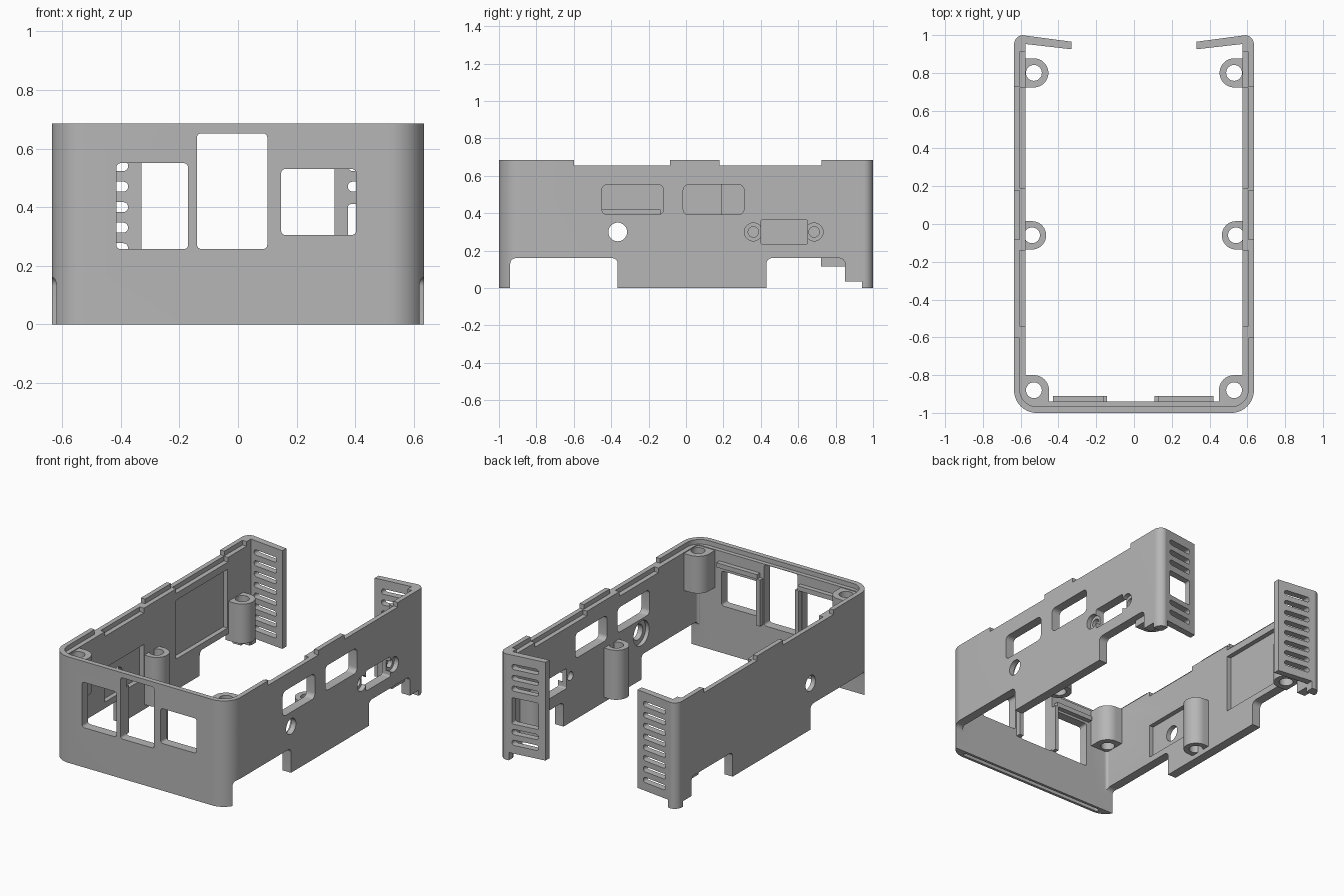
import bpy, bmesh, math

cube = bpy.data.objects.get("Cube")
if cube:
    bpy.data.objects.remove(cube, do_unlink=True)

grey = bpy.data.materials.new("plain_grey")
grey.use_nodes = True
grey.diffuse_color = (0.47, 0.47, 0.47, 1)
grey.node_tree.nodes["Principled BSDF"].inputs["Base Color"].default_value = grey.diffuse_color


def arc(cu, cv, r, a0, a1, n=10):
    angles = [math.radians(a0 + (a1 - a0) * i / n) for i in range(n + 1)]
    return [(cu + r * math.cos(a), cv + r * math.sin(a)) for a in angles]


def circle(cu, cv, r):
    return arc(cu, cv, r, 0, 360, 32)[:-1]


def rect(u0, u1, v0, v1, r=0):
    if r == 0:
        return [(u0, v0), (u1, v0), (u1, v1), (u0, v1)]
    return (arc(u1 - r, v1 - r, r, 0, 90, 6) + arc(u0 + r, v1 - r, r, 90, 180, 6)
            + arc(u0 + r, v0 + r, r, 180, 270, 6) + arc(u1 - r, v0 + r, r, 270, 360, 6))


def prism(name, pts, axis, lo, hi):
    """Extrude a 2D profile along one axis."""
    place = {"x": lambda u, v, w: (w, u, v),
             "y": lambda u, v, w: (u, w, v),
             "z": lambda u, v, w: (u, v, w)}[axis]
    bm = bmesh.new()
    a = [bm.verts.new(place(u, v, lo)) for u, v in pts]
    b = [bm.verts.new(place(u, v, hi)) for u, v in pts]
    bm.faces.new(a)
    bm.faces.new(b)
    for i in range(len(pts)):
        j = (i + 1) % len(pts)
        bm.faces.new((a[i], a[j], b[j], b[i]))
    bmesh.ops.recalc_face_normals(bm, faces=bm.faces)
    mesh = bpy.data.meshes.new(name)
    bm.to_mesh(mesh)
    bm.free()
    mesh.materials.append(grey)
    obj = bpy.data.objects.new(name, mesh)
    bpy.context.collection.objects.link(obj)
    return obj


def cut(target, pts, axis, lo, hi):
    cutter = prism("cutter", pts, axis, lo, hi)
    mod = target.modifiers.new("cut", "BOOLEAN")
    mod.operation = "DIFFERENCE"
    mod.solver = "EXACT"
    mod.object = cutter
    bpy.context.view_layer.objects.active = target
    bpy.ops.object.modifier_apply(modifier=mod.name)
    bpy.data.objects.remove(cutter, do_unlink=True)


def flip(pts):
    return [(-u, v) for u, v in reversed(pts)]


# Wall: U-shaped shell with inward slanting rear flaps
outer = ([(0.33, 0.965), (0.58, 0.998)] + arc(0.585, 0.95, 0.05, 85, 0)
         + arc(0.515, -0.88, 0.12, 0, -90, 14))
inner = [(0.33, 0.925), (0.575, 0.953)] + arc(0.555, -0.92, 0.02, 0, -90, 4)
shell = prism("wall_shell", outer + flip(outer) + flip(inner)[::-1] + inner[::-1],
              "z", 0, 0.685)

# Stepped rim: inner ledge, gaps between the raised tabs, lowered strips
rim = [(0.605, 0.91)] + arc(0.515, -0.877, 0.09, 0, -90)
cut(shell, rim + flip(rim), "z", 0.655, 0.8)
for y0, y1 in ((-0.6, -0.085), (0.18, 0.725)):
    cut(shell, rect(-1, 1, y0, y1), "z", 0.655, 0.8)
for y0, y1 in ((-0.54, -0.14), (0.19, 0.72)):
    cut(shell, rect(-0.605, 0.605, y0, y1), "z", 0.625, 0.8)

# Front windows and groove under the front edge
for x0, x1, z0, z1 in ((-0.415, -0.17, 0.257, 0.55), (-0.14, 0.1, 0.257, 0.652),
                       (0.147, 0.403, 0.305, 0.53)):
    cut(shell, rect(x0, x1, z0, z1, 0.015), "y", -1.1, -0.9)
cut(shell, rect(-0.53, 0.53, -0.983, -0.957, 0.012), "z", -0.1, 0.03)

# Lower cutouts on both sides
for side in (-1, 1):
    lo, hi = sorted((side * 0.5, side * 0.8))
    cut(shell, rect(-0.94, -0.365, -0.2, 0.16, 0.03), "x", lo, hi)
    cut(shell, rect(0.43, 0.85, -0.2, 0.16, 0.03), "x", lo, hi)
    cut(shell, rect(0.8, 0.94, -0.2, 0.035), "x", lo, hi)
    lo, hi = sorted((side * 0.3, side * 0.57))
    cut(shell, rect(lo, hi, 0.9, 1.1), "z", -0.1, 0.05)

# Round hole through both sides, with a wider recess inside on the port side
cut(shell, circle(-0.365, 0.3, 0.05), "x", -0.8, 0.8)
cut(shell, circle(-0.365, 0.3, 0.08), "x", 0.4, 0.6)

# Port side: two windows, connector opening and its screw holes
for y0, y1 in ((-0.45, -0.12), (-0.015, 0.31)):
    cut(shell, rect(y0, y1, 0.392, 0.553, 0.03), "x", 0.4, 0.8)
cut(shell, rect(0.4, 0.65, 0.235, 0.365, 0.01), "x", 0.4, 0.8)
for y in (0.36, 0.685):
    cut(shell, circle(y, 0.3, 0.028), "x", 0.4, 0.8)
    cut(shell, circle(y, 0.3, 0.048), "x", 0.605, 0.8)

# Plain side: recessed panels on the inner face
cut(shell, rect(0.19, 0.715, 0.2, 0.58), "x", -0.605, -0.4)
cut(shell, rect(-0.54, -0.14, 0.2, 0.42), "x", -0.605, -0.4)

# Vent slots in the rear flaps, and a window in one of them
for i in range(8):
    z = 0.12 + 0.07 * i
    cut(shell, rect(-0.55, -0.375, z - 0.017, z + 0.017, 0.016), "y", 0.88, 1.1)
    if i not in (2, 3, 4):
        cut(shell, rect(0.375, 0.55, z - 0.017, z + 0.017, 0.016), "y", 0.88, 1.1)
cut(shell, rect(0.375, 0.55, 0.24, 0.41, 0.01), "y", 0.88, 1.1)
parts = [shell]

# Screw bosses, mirrored on both sides
corner = ([(0.58, -0.8)] + arc(0.53, -0.88, 0.08, 90, 180)
          + [(0.45, -0.95), (0.58, -0.95)])


def side_boss(x, y, r):
    return [(0.595, y + r)] + arc(x, y, r, 90, 270, 18) + [(0.595, y - r)]


bosses = (("front_boss", corner, 0.53, -0.88, 0.41, 0.65),
          ("middle_boss", side_boss(0.54, -0.06, 0.075), 0.54, -0.06, 0.03, 0.35),
          ("rear_boss", side_boss(0.53, 0.8, 0.077), 0.53, 0.8, 0.115, 0.37))
for name, pts, x, y, z0, z1 in bosses:
    for label, side in (("left", 1), ("right", -1)):
        boss = prism(label + "_" + name, pts if side > 0 else flip(pts), "z", z0, z1)
        cut(boss, circle(side * x, y, 0.042), "z", -0.1, 0.8)
        parts.append(boss)

# Inner lips and posts around the front windows
for name, x0, x1, z0, z1 in (("left_lip", 0.13, 0.42, 0.56, 0.59),
                             ("right_lip", -0.43, -0.16, 0.565, 0.595),
                             ("left_post", 0.108, 0.138, 0.26, 0.56),
                             ("right_post", -0.168, -0.143, 0.26, 0.565)):
    parts.append(prism(name, rect(x0, x1, -0.95, -0.91), "z", z0, z1))

# Smooth shading with sharp edges kept
bpy.ops.object.select_all(action="DESELECT")
for part in parts:
    part.select_set(True)
bpy.context.view_layer.objects.active = shell
bpy.ops.object.shade_smooth_by_angle(angle=math.radians(30))
